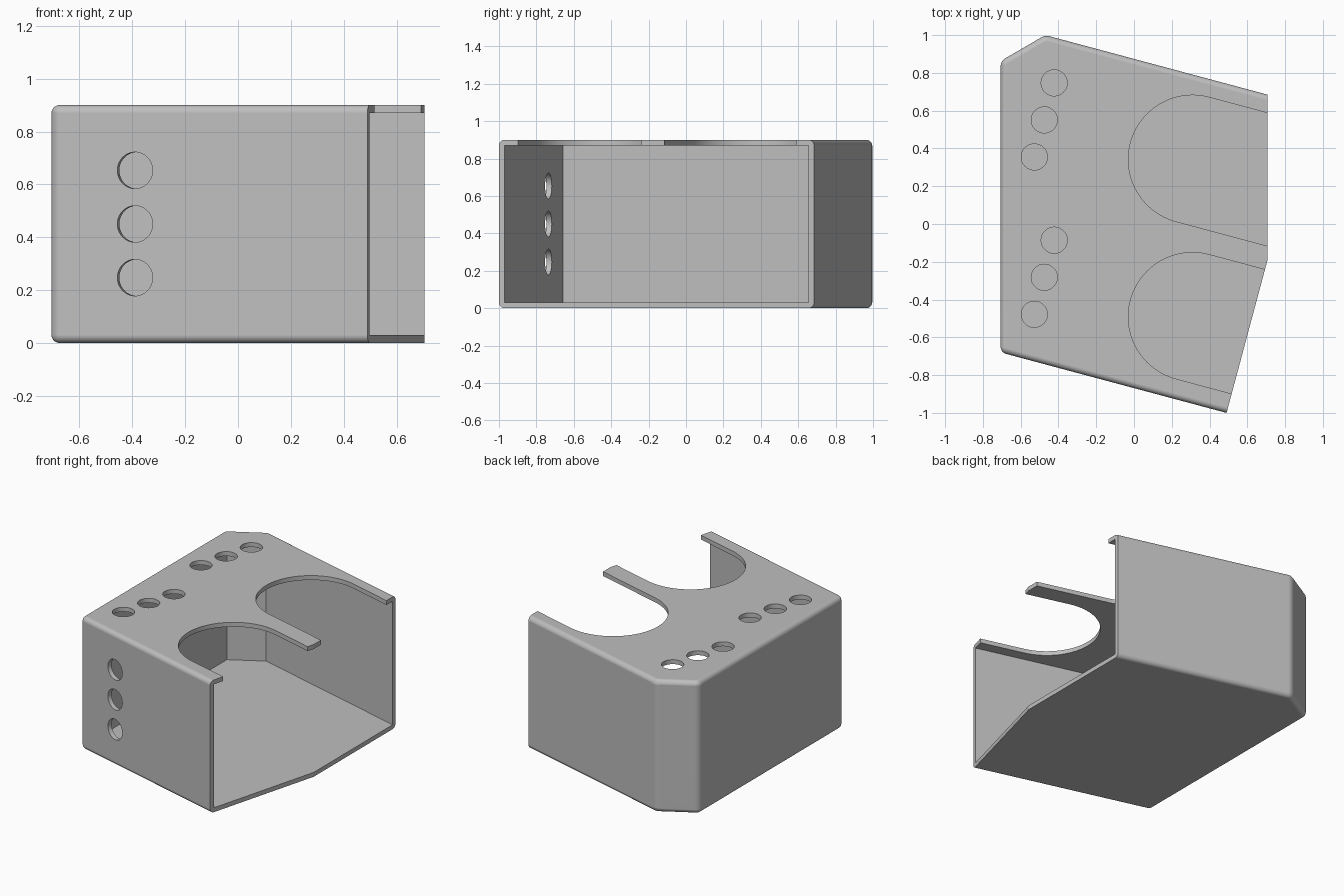
import bpy, bmesh
from math import sin, cos, pi, radians
from mathutils import Vector, Matrix

cube = bpy.data.objects.get("Cube")
if cube:
    bpy.data.objects.remove(cube, do_unlink=True)

HEIGHT, WALL, ROUND = 0.9, 0.03, 0.03
TILT = radians(15)
ALONG = Vector((cos(TILT), -sin(TILT)))      # direction of the slanted side walls
ACROSS = Vector((sin(TILT), cos(TILT)))      # their normal

# Plan outline: front tip, closed corners, back tip, then the bend in the open side
walls = [Vector(p) for p in ((0.49, -1.0), (-0.706, -0.68), (-0.706, 0.863),
                             (-0.47, 1.0), (0.706, 0.685))]
bend = Vector((0.706, -0.194))

grey = bpy.data.materials.new("plain grey")
grey.use_nodes = True
grey.diffuse_color = (0.52, 0.52, 0.52, 1)
grey.node_tree.nodes["Principled BSDF"].inputs["Base Color"].default_value = grey.diffuse_color


def new_object(name, bm):
    bmesh.ops.recalc_face_normals(bm, faces=bm.faces)
    mesh = bpy.data.meshes.new(name)
    bm.to_mesh(mesh)
    bm.free()
    mesh.materials.append(grey)
    obj = bpy.data.objects.new(name, mesh)
    bpy.context.collection.objects.link(obj)
    return obj


def prism(points, low, high):
    bm = bmesh.new()
    face = bm.faces.new([bm.verts.new((p.x, p.y, low)) for p in points])
    top = bmesh.ops.extrude_face_region(bm, geom=[face])["geom"]
    bmesh.ops.translate(bm, vec=(0, 0, high - low),
                        verts=[v for v in top if isinstance(v, bmesh.types.BMVert)])
    return bm


def hole(center, radius, turn):
    bm = bmesh.new()
    bmesh.ops.create_cone(bm, cap_ends=True, segments=64, radius1=radius, radius2=radius,
                          depth=0.16, matrix=Matrix.Translation(center) @ turn)
    return new_object("hole_cutter", bm)


def inset_path(points, distance):
    """Offset the open wall path inwards with mitred corners."""
    dirs = [(b - a).normalized() for a, b in zip(points, points[1:])]
    normals = [Vector((d.y, -d.x)) for d in dirs]
    result = [points[0] + normals[0] * distance - dirs[0] * 0.5]
    for p, n, m in zip(points[1:-1], normals, normals[1:]):
        result.append(p + (n + m) * distance / (1 + n.dot(m)))
    result.append(points[-1] + normals[-1] * distance + dirs[-1] * 0.5)
    return result


# Outer body, rounded on every edge that does not touch the open side
bm = prism(walls + [bend], 0, HEIGHT)
bm.normal_update()


def is_open(face):
    c = face.calc_center_median()
    return abs(c.z - HEIGHT / 2) < 0.01 and c.x > 0.5


rounded = [e for e in bm.edges if not any(is_open(f) for f in e.link_faces)]
bmesh.ops.bevel(bm, geom=rounded, offset=ROUND, segments=8, profile=0.5, affect='EDGES')
housing = new_object("housing", bm)

# Hollow interior
cutters = [new_object("interior_cutter",
                      prism(inset_path(walls, WALL), WALL, HEIGHT - WALL))]

# Two repeated groups on the top: a round-ended slot and three holes
slot_radius = 0.34
for shift in (0, -0.833):
    center = Vector((0.31, 0.342 + shift))
    arc = []
    for i in range(49):
        a = pi * i / 48
        arc.append(center + (ACROSS * cos(a) - ALONG * sin(a)) * slot_radius)
    points = [arc[0] + ALONG] + arc + [arc[-1] + ALONG]
    cutters.append(new_object("slot_cutter", prism(points, HEIGHT - 0.08, HEIGHT + 0.1)))
    for i in (-1, 0, 1):
        spot = Vector((-0.475, 0.551 + shift)) + ACROSS * 0.203 * i
        cutters.append(hole((spot.x, spot.y, HEIGHT), 0.069, Matrix()))

# Three holes up the front wall
side_turn = Matrix.Rotation(-TILT, 4, 'Z') @ Matrix.Rotation(pi / 2, 4, 'X')
for i in (-1, 0, 1):
    cutters.append(hole((-0.39, -0.764, HEIGHT / 2 + 0.203 * i), 0.069, side_turn))

for cutter in cutters:
    cutter.hide_render = True
    cut = housing.modifiers.new("cut", 'BOOLEAN')
    cut.operation = 'DIFFERENCE'
    cut.solver = 'EXACT'
    cut.object = cutter

# Bake the cuts and remove the cutters
graph = bpy.context.evaluated_depsgraph_get()
baked = bpy.data.meshes.new_from_object(housing.evaluated_get(graph))
housing.modifiers.clear()
housing.data = baked
baked.name = "housing"
for cutter in cutters:
    bpy.data.objects.remove(cutter, do_unlink=True)

# Smooth rounded edges, flat broad faces
bpy.ops.object.select_all(action='DESELECT')
housing.select_set(True)
bpy.context.view_layer.objects.active = housing
bpy.ops.object.shade_smooth_by_angle(angle=radians(13))
weighted = housing.modifiers.new("weighted normals", 'WEIGHTED_NORMAL')
weighted.keep_sharp = True
